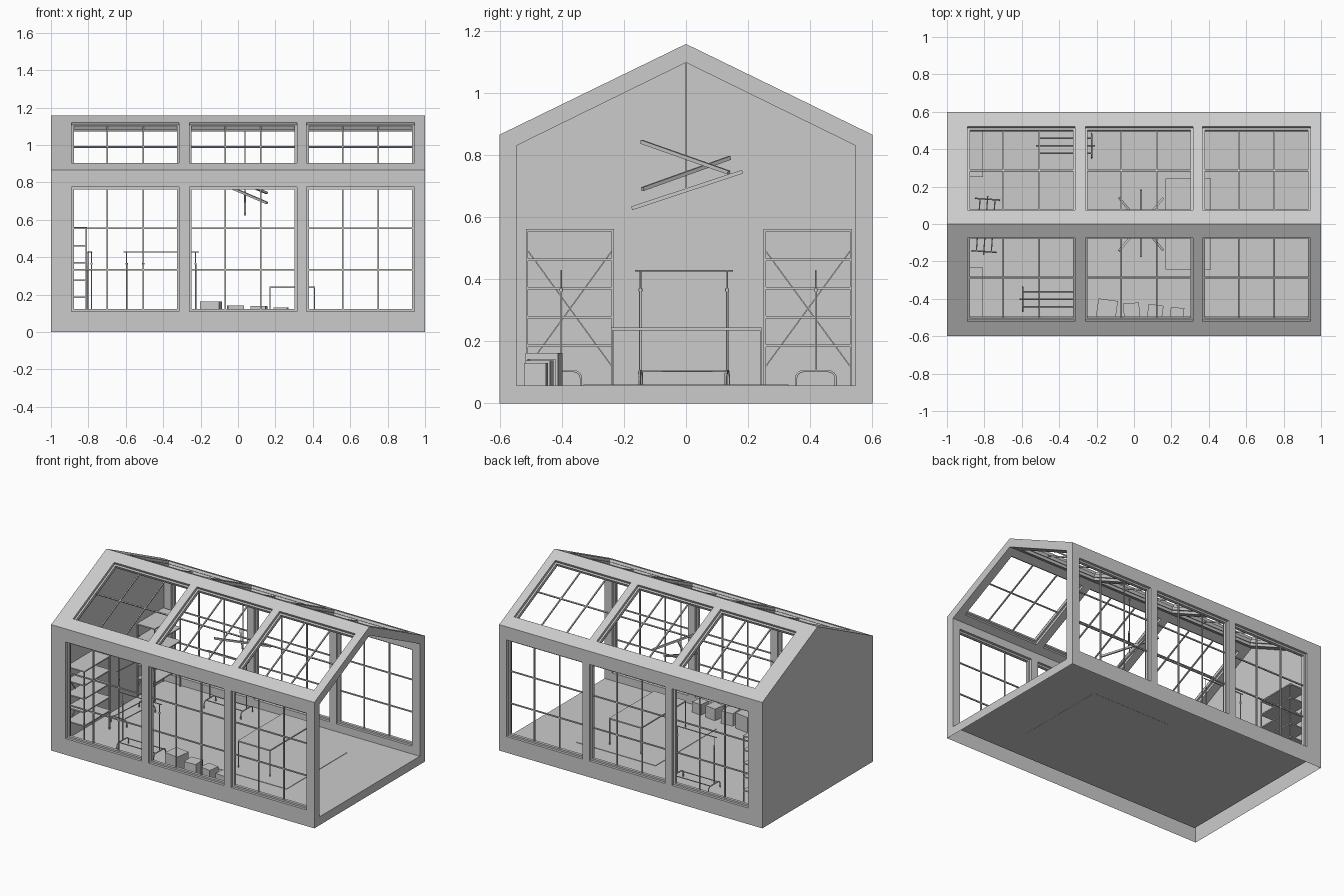
import bpy, bmesh, math
from mathutils import Matrix, Vector

if "Cube" in bpy.data.objects:
    bpy.data.objects.remove(bpy.data.objects["Cube"])

HALF_Y, EAVE, APEX = 0.6, 0.865, 1.157
FLOOR = 0.058
SLOPE = math.atan2(APEX - EAVE, HALF_Y)


def finish(name, bm):
    bmesh.ops.recalc_face_normals(bm, faces=bm.faces)
    me = bpy.data.meshes.new(name)
    bm.to_mesh(me)
    bm.free()
    ob = bpy.data.objects.new(name, me)
    bpy.context.collection.objects.link(ob)
    return ob


def box(bm, centre, size, frame=Matrix()):
    m = frame @ Matrix.Translation(centre) @ Matrix.Diagonal((*size, 1))
    bmesh.ops.create_cube(bm, size=1, matrix=m)


def span(bm, lo, hi):
    lo, hi = Vector(lo), Vector(hi)
    box(bm, (lo + hi) / 2, hi - lo)


def bar(bm, a, b, t):
    # square bar between two points
    a, b = Vector(a), Vector(b)
    d = b - a
    m = Matrix.Translation((a + b) / 2) @ d.to_track_quat('Z', 'Y').to_matrix().to_4x4()
    box(bm, (0, 0, 0), (t, t, d.length), m)


def gable_prism(name, x0, x1, hy, z0, eave, apex):
    bm = bmesh.new()
    prof = [(-hy, z0), (hy, z0), (hy, eave), (0, apex), (-hy, eave)]
    near = [bm.verts.new((x0, y, z)) for y, z in prof]
    far = [bm.verts.new((x1, y, z)) for y, z in prof]
    bm.faces.new(near)
    bm.faces.new(far)
    for i in range(5):
        j = (i + 1) % 5
        bm.faces.new((near[i], near[j], far[j], far[i]))
    return finish(name, bm)


def plane_frame(x, y, z, side, angle):
    # local x along the house, local y up the surface, local z outward
    u = Vector((1, 0, 0))
    v = Vector((0, -side * math.cos(angle), math.sin(angle)))
    w = Vector((0, side * math.sin(angle), math.cos(angle)))
    m = Matrix((u, v, w)).transposed().to_4x4()
    return Matrix.Translation((x, y, z)) @ m


# Window positions: three bays, walls and roof slopes, both sides
WIN_W = 0.575
windows = []
for cx in (-0.602, 0.027, 0.655):
    for s in (-1, 1):
        windows.append(("wall", plane_frame(cx, s * 0.5725, 0.443, s, math.pi / 2), 0.664, 3))
        yo, off = 0.297, 0.027
        zo = APEX - yo * math.tan(SLOPE)
        windows.append(("roof", plane_frame(cx, s * (yo - off * math.sin(SLOPE)),
                                            zo - off * math.cos(SLOPE), s, SLOPE), 0.497, 2))

# House shell: hollow gable, open at +x, with window openings
shell = gable_prism("house_shell", -1, 1, HALF_Y, 0, EAVE, APEX)
hollow = gable_prism("hollow_cutter", -0.945, 1.2, 0.545, FLOOR, 0.83, 1.097)
bm = bmesh.new()
for kind, frame, h, rows in windows:
    box(bm, (0, 0, 0), (WIN_W, h, 0.12), frame)
openings = finish("opening_cutter", bm)
for cutter in (hollow, openings):
    mod = shell.modifiers.new("cut", 'BOOLEAN')
    mod.operation, mod.solver, mod.object = 'DIFFERENCE', 'EXACT', cutter
bpy.context.view_layer.update()
cut_mesh = bpy.data.meshes.new_from_object(
    shell.evaluated_get(bpy.context.evaluated_depsgraph_get()))
shell.modifiers.clear()
shell.data = cut_mesh
for cutter in (hollow, openings):
    bpy.data.objects.remove(cutter)

# The shell is open underneath: drop the bottom face
bm = bmesh.new()
bm.from_mesh(shell.data)
under = [f for f in bm.faces if all(abs(v.co.z) < 1e-4 for v in f.verts)]
bmesh.ops.delete(bm, geom=under, context='FACES_ONLY')
bm.to_mesh(shell.data)
bm.free()

# Window frames with glazing bars
for kind in ("wall", "roof"):
    bm = bmesh.new()
    for k, frame, h, rows in windows:
        if k != kind:
            continue
        t = 0.012
        for s in (-1, 1):
            box(bm, (s * (WIN_W - t) / 2, 0, 0), (t, h, 0.02), frame)
            box(bm, (0, s * (h - t) / 2, 0), (WIN_W - 2 * t, t, 0.02), frame)
        for i in (1, 2):
            box(bm, (WIN_W * (i / 3 - 0.5), 0, 0), (0.008, h - 2 * t, 0.008), frame)
        for j in range(1, rows):
            box(bm, (0, h * (j / rows - 0.5), 0), (WIN_W - 2 * t, 0.008, 0.008), frame)
    finish(kind + "_window_frames", bm)

# Shelving units against the closed end
for name, y0, y1 in (("shelf_unit_front", -0.515, -0.232), ("shelf_unit_back", 0.25, 0.535)):
    bm = bmesh.new()
    x0, x1, t = -0.944, -0.808, 0.007
    for x in (x0, x1 - t):
        for y in (y0, y1 - t):
            span(bm, (x, y, FLOOR), (x + t, y + t, 0.562))
    for z in (0.185, 0.278, 0.37, 0.462, 0.558):
        span(bm, (x0, y0, z - 0.004), (x1, y1, z + 0.004))
    bar(bm, (x0 + 0.004, y0 + t, 0.49), (x0 + 0.004, y1 - t, 0.12), 0.004)
    bar(bm, (x0 + 0.004, y1 - t, 0.49), (x0 + 0.004, y0 + t, 0.12), 0.004)
    finish(name, bm)


def clothes_rack(name, x, y, turn):
    cu = bpy.data.curves.new(name, 'CURVE')
    cu.dimensions = '3D'
    cu.bevel_depth, cu.bevel_resolution, cu.use_fill_caps = 0.004, 1, True

    def tube(pts, r=1.0):
        sp = cu.splines.new('POLY')
        sp.points.add(len(pts) - 1)
        for p, co in zip(sp.points, pts):
            p.co, p.radius = (*co, 1), r

    # rounded arch feet with posts and collars
    for px in (-0.14, 0.14):
        arch = [(px, -0.064, FLOOR)]
        for i in range(5):
            a = math.pi - i * math.pi / 8
            arch.append((px, -0.04 + 0.024 * math.cos(a), 0.08 + 0.024 * math.sin(a)))
        tube(arch + [(p[0], -p[1], p[2]) for p in reversed(arch)])
        tube([(px, 0, 0.104), (px, 0, 0.365)])
        tube([(px, 0, 0.36), (px, 0, 0.427)], 0.7)
        tube([(px, 0, 0.36), (px, 0, 0.37)], 1.6)
    # hanging rail and two base rails
    tube([(-0.158, 0, 0.427), (0.158, 0, 0.427)], 0.8)
    for s in (-1, 1):
        tube([(-0.14, s * 0.04, 0.104), (0.14, s * 0.04, 0.104)], 0.8)
    tmp = bpy.data.objects.new(name + "_curve", cu)
    bpy.context.collection.objects.link(tmp)
    bpy.context.view_layer.update()
    me = bpy.data.meshes.new_from_object(
        tmp.evaluated_get(bpy.context.evaluated_depsgraph_get()))
    bpy.data.objects.remove(tmp)
    ob = bpy.data.objects.new(name, me)
    ob.location, ob.rotation_euler = (x, y, 0), (0, 0, turn)
    bpy.context.collection.objects.link(ob)


clothes_rack("clothes_rack_end", -0.793, -0.007, math.radians(86))
clothes_rack("clothes_rack_front", -0.455, -0.402, 0)
clothes_rack("clothes_rack_back", -0.367, 0.418, 0)

# Low display table and thin mat beneath it
bm = bmesh.new()
span(bm, (0.168, -0.242, 0.235), (0.413, 0.244, 0.244))
for x in (0.168, 0.407):
    for y in (-0.242, 0.238):
        span(bm, (x, y, FLOOR), (x + 0.006, y + 0.006, 0.235))
finish("display_table", bm)
bm = bmesh.new()
span(bm, (0.0, -0.33, FLOOR - 0.001), (0.6, 0.33, FLOOR + 0.003))
finish("floor_mat", bm)

# Row of shrinking boxes by the front windows
for i, (x, y, size, turn) in enumerate(((-0.145, -0.457, 0.105, -8), (-0.013, -0.465, 0.085, 4),
                                        (0.113, -0.472, 0.08, -8), (0.23, -0.483, 0.072, -5))):
    bm = bmesh.new()
    box(bm, (0, 0, size / 2), (size, size, size))
    ob = finish(f"display_box_{i + 1}", bm)
    ob.location, ob.rotation_euler = (x, y, FLOOR), (0, 0, math.radians(turn))

# Hanging lamp: cord and three crossed light bars
bm = bmesh.new()
bar(bm, (0.037, 0, 0.685), (0.037, 0, 1.1), 0.005)
bar(bm, (-0.08, -0.143, 0.842), (0.155, 0.138, 0.743), 0.012)
bar(bm, (0.155, -0.14, 0.69), (-0.08, 0.14, 0.79), 0.012)
bar(bm, (0.037, -0.175, 0.628), (0.037, 0.182, 0.746), 0.012)
finish("hanging_lamp", bm)
